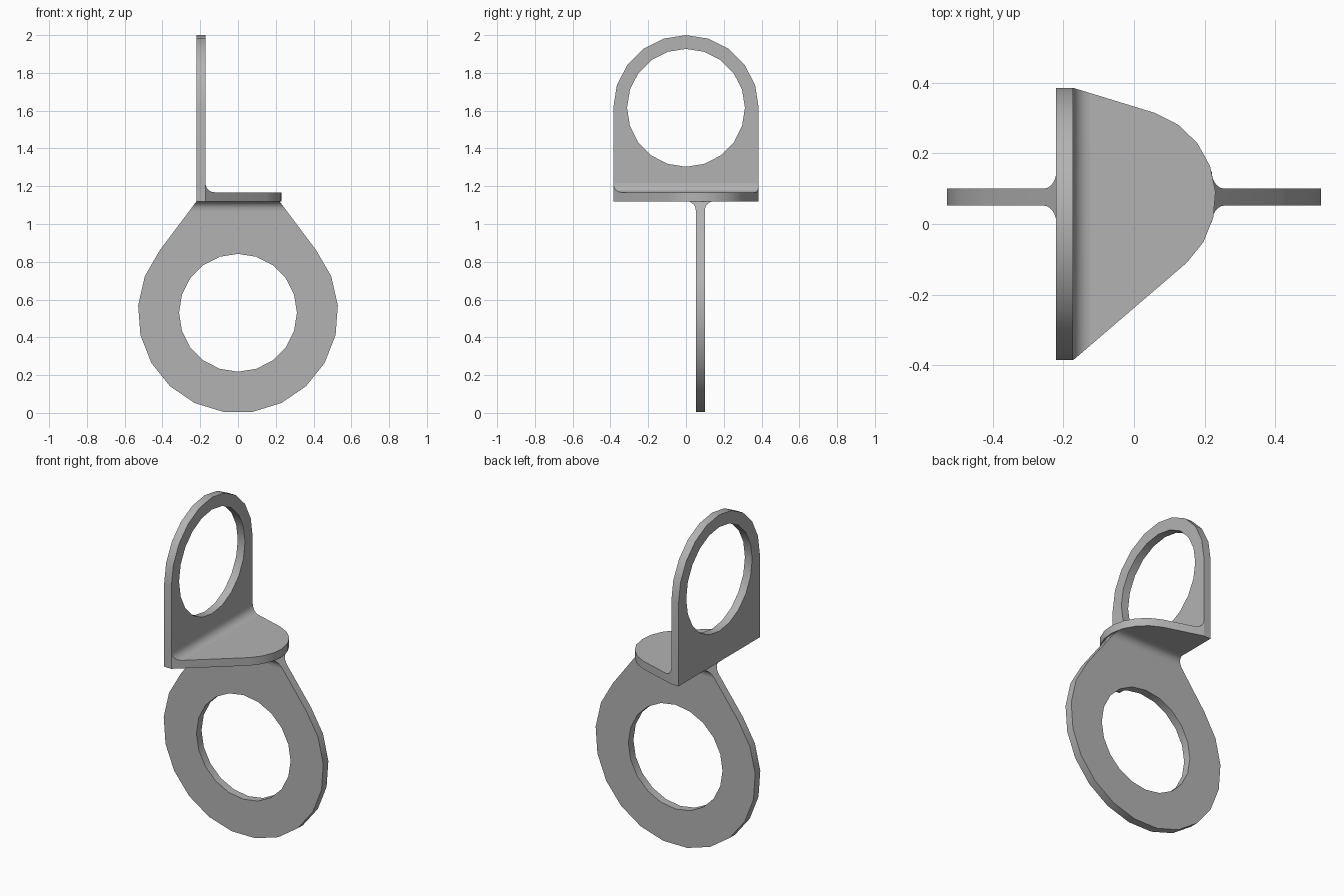
import bpy, bmesh
from math import sin, cos, radians
from mathutils import Vector

cube = bpy.data.objects.get("Cube")
if cube:
    bpy.data.objects.remove(cube, do_unlink=True)

grey = bpy.data.materials.new("plain grey")
grey.use_nodes = True
grey.diffuse_color = (0.45, 0.45, 0.45, 1)
grey.node_tree.nodes["Principled BSDF"].inputs["Base Color"].default_value = grey.diffuse_color


def finish(name, bm):
    bmesh.ops.recalc_face_normals(bm, faces=bm.faces)
    mesh = bpy.data.meshes.new(name)
    bm.to_mesh(mesh)
    bm.free()
    mesh.materials.append(grey)
    obj = bpy.data.objects.new(name, mesh)
    bpy.context.collection.objects.link(obj)
    bpy.ops.object.select_all(action="DESELECT")
    obj.select_set(True)
    bpy.context.view_layer.objects.active = obj
    bpy.ops.object.shade_smooth_by_angle(angle=radians(30))


def arc(cx, cy, r, start, end, steps):
    angles = [radians(start + (end - start) * i / steps) for i in range(steps + 1)]
    return [(cx + r * cos(a), cy + r * sin(a)) for a in angles]


def plate(name, loops, place, thickness):
    """Fill the outline (minus any hole) and extrude it."""
    bm = bmesh.new()
    for loop in loops:
        verts = [bm.verts.new(place(u, v)) for u, v in loop]
        for i, vert in enumerate(verts):
            bm.edges.new((verts[i - 1], vert))
    bmesh.ops.triangle_fill(bm, use_beauty=True, edges=bm.edges[:])
    result = bmesh.ops.extrude_face_region(bm, geom=bm.faces[:])
    moved = [g for g in result["geom"] if isinstance(g, bmesh.types.BMVert)]
    bmesh.ops.translate(bm, verts=moved, vec=Vector(thickness))
    finish(name, bm)


def loft(name, ring_a, ring_b):
    """Closed solid between two matching sections."""
    bm = bmesh.new()
    a = [bm.verts.new(p) for p in ring_a]
    b = [bm.verts.new(p) for p in ring_b]
    bm.faces.new(a)
    bm.faces.new(b)
    for i in range(len(a)):
        bm.faces.new((a[i - 1], a[i], b[i], b[i - 1]))
    finish(name, bm)


T = 0.048            # sheet thickness
R = 0.048            # fillet radius
BASE = 1.12          # underside of the shelf
TOP = BASE + T
LEFT = -0.22         # outer face of the upright plate
INNER = LEFT + T
MID = 0.076          # centre plane of the lower ring
HOLE = 0.312

# Lower ring plate with tapering neck
lower = arc(0, 0.53, 0.53, -218.57, 38.57, 15) + [(0.22, BASE), (-0.22, BASE)]
plate("lower_ring", [lower, arc(0, 0.53, HOLE, 0, 342, 19)],
      lambda u, v: (u, MID - T / 2, v), (0, T, 0))

# Upright ring plate
upper = arc(0, 1.615, 0.385, 0, 180, 10) + [(-0.385, BASE), (0.385, BASE)]
plate("upper_ring", [upper, arc(0, 1.615, HOLE, 0, 342, 19)],
      lambda u, v: (LEFT, u, v), (T, 0, 0))

# Rounded shelf joining the two rings
nose = arc(-0.02, MID, 0.251, -47.5, 71.5, 7)
front, back = (INNER, -0.385), (INNER, 0.385)
plate("shelf", [[front] + nose + [back]], lambda u, v: (u, v, BASE), (0, 0, T))


# Fillet between the upright plate and the shelf, trimmed to the shelf edges
def edge_y(x, p, q):
    return p[1] + (q[1] - p[1]) * (x - p[0]) / (q[0] - p[0])


section = [(INNER, TOP)] + arc(INNER + R, TOP + R, R, 180, 270, 6)
loft("upper_fillet",
     [(x, edge_y(x, front, nose[0]), z) for x, z in section],
     [(x, edge_y(x, back, nose[-1]), z) for x, z in section])

# Fillets between the lower ring and the shelf, trimmed to the neck taper
taper = (lower[15][0] - 0.22) / (BASE - lower[15][1])
section = [(T / 2, BASE)] + arc(T / 2 + R, BASE - R, R, 180, 90, 6)
for side, name in ((-1, "front_fillet"), (1, "back_fillet")):
    loft(name, *[[(s * (0.22 + (BASE - z) * taper), MID + side * d, z)
                  for d, z in section] for s in (-1, 1)])
